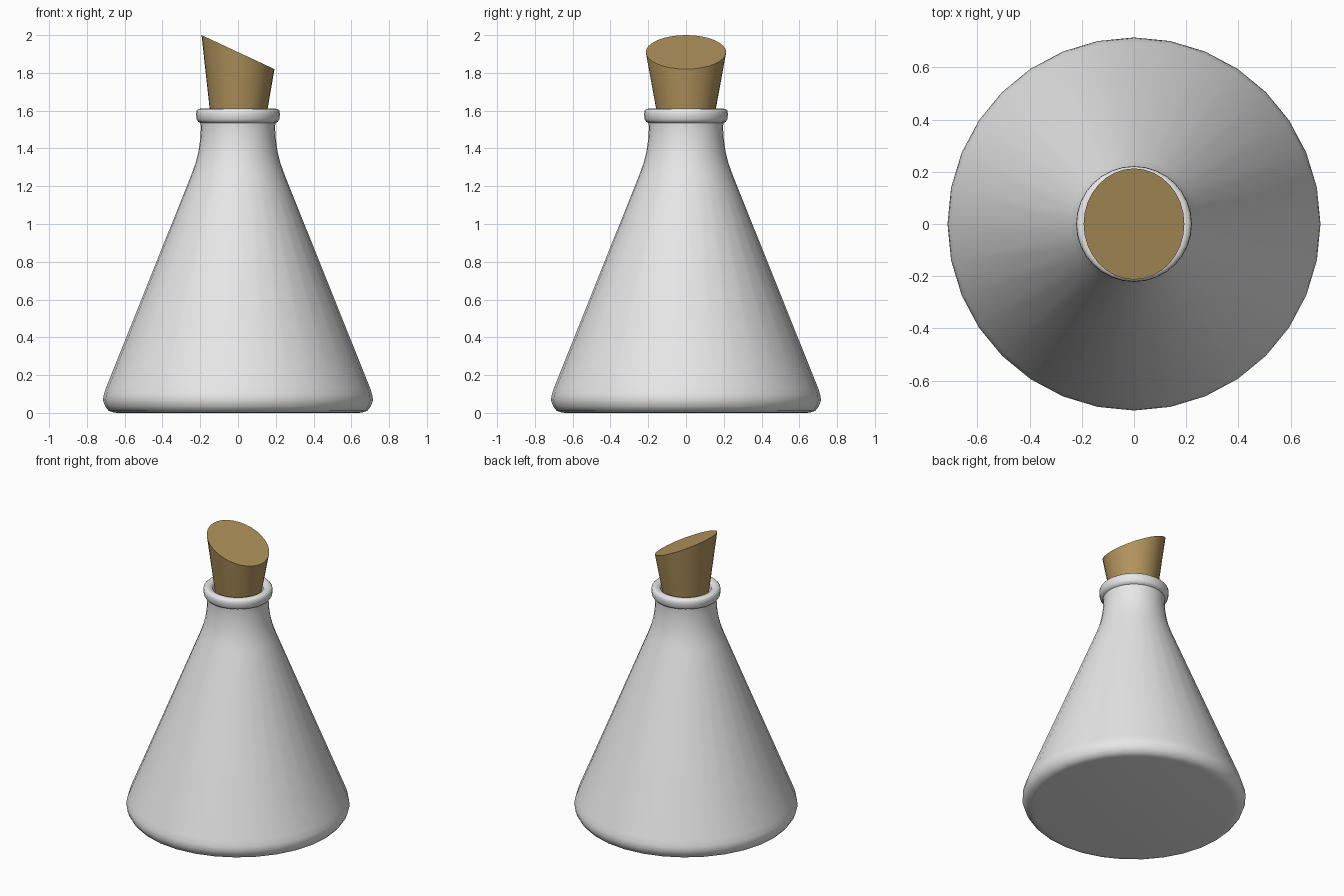
import bpy, bmesh, math

if "Cube" in bpy.data.objects:
    bpy.data.objects.remove(bpy.data.objects["Cube"])

N = 32


def material(name, color):
    m = bpy.data.materials.new(name)
    m.diffuse_color = (*color, 1)
    m.use_nodes = True
    m.node_tree.nodes["Principled BSDF"].inputs["Base Color"].default_value = m.diffuse_color
    return m


def stacked_rings(name, rings, mat, cap_top, angle):
    """Loft circles given as (radius, height, tilt about y)."""
    bm = bmesh.new()
    loops = []
    for r, z, tilt in rings:
        loop = []
        for i in range(N):
            a = 2 * math.pi * i / N
            x = r * math.cos(a)
            loop.append(bm.verts.new((x * math.cos(tilt), r * math.sin(a), z - x * math.sin(tilt))))
        loops.append(loop)
    for lo, hi in zip(loops, loops[1:]):
        for i in range(N):
            j = (i + 1) % N
            bm.faces.new((lo[i], lo[j], hi[j], hi[i]))
    bm.faces.new(loops[0][::-1])
    if cap_top:
        bm.faces.new(loops[-1])
    me = bpy.data.meshes.new(name)
    bm.to_mesh(me)
    bm.free()
    me.materials.append(mat)
    ob = bpy.data.objects.new(name, me)
    bpy.context.collection.objects.link(ob)
    bpy.ops.object.select_all(action='DESELECT')
    ob.select_set(True)
    bpy.context.view_layer.objects.active = ob
    bpy.ops.object.shade_smooth_by_angle(angle=math.radians(angle))
    return ob


glass = material("pale grey glass", (0.8, 0.8, 0.8))
cork = material("tan cork", (0.45, 0.30, 0.11))

# Flask: rounded base, conical body, neck, rolled lip and mouth
profile = [(0.655, 0.005), (0.66, 0.003), (0.685, 0.011), (0.703, 0.034), (0.715, 0.066),
           (0.711, 0.095), (0.698, 0.135), (0.247, 1.26), (0.224, 1.325), (0.209, 1.385),
           (0.200, 1.45), (0.196, 1.51), (0.198, 1.535), (0.211, 1.541), (0.219, 1.555),
           (0.222, 1.58), (0.220, 1.598), (0.210, 1.609), (0.195, 1.611), (0.176, 1.608),
           (0.164, 1.598), (0.160, 1.58), (0.158, 1.50)]
profile[0] = (0.64, 0.0)
stacked_rings("flask", [(r, z, 0) for r, z in profile], glass, False, 60)

# Stopper: tapered plug with a slanted top
stacked_rings("stopper", [(0.138, 1.50, 0), (0.213, 1.91, math.radians(25))], cork, True, 30)
